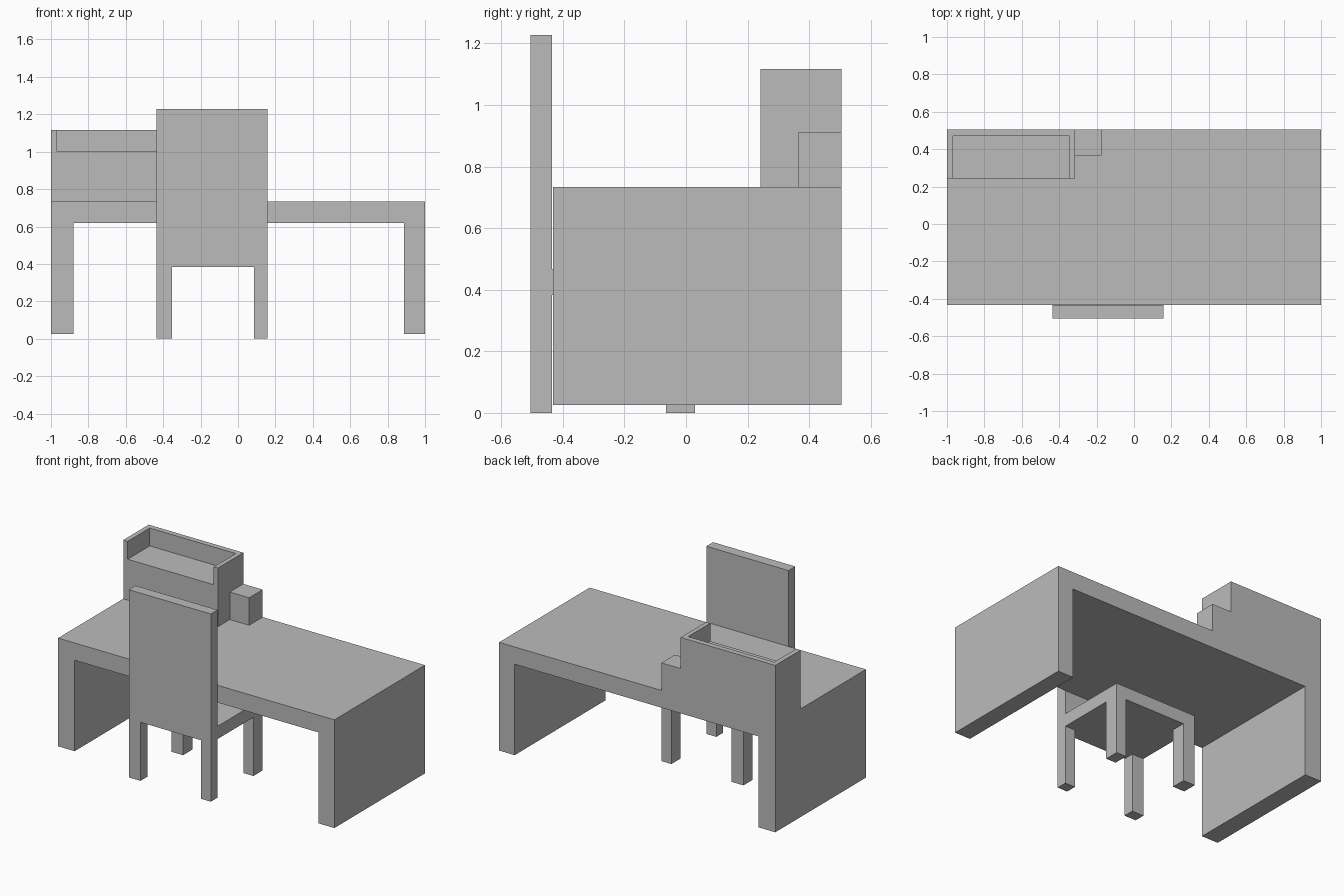
import bpy
import bmesh

cube = bpy.data.objects.get("Cube")
if cube:
    bpy.data.objects.remove(cube, do_unlink=True)

grey = bpy.data.materials.new("plain_grey")
grey.use_nodes = True
color = (0.5, 0.5, 0.5, 1)
grey.diffuse_color = color
grey.node_tree.nodes["Principled BSDF"].inputs["Base Color"].default_value = color


def finish(name, bm):
    bmesh.ops.recalc_face_normals(bm, faces=bm.faces)
    mesh = bpy.data.meshes.new(name)
    bm.to_mesh(mesh)
    bm.free()
    mesh.materials.append(grey)
    obj = bpy.data.objects.new(name, mesh)
    bpy.context.collection.objects.link(obj)
    return obj


def extrude_profile(name, points, y0, y1):
    """Front outline of (x, z) points, extruded from y0 to y1."""
    bm = bmesh.new()
    face = bm.faces.new([bm.verts.new((x, y0, z)) for x, z in points])
    out = bmesh.ops.extrude_face_region(bm, geom=[face])
    verts = [v for v in out["geom"] if isinstance(v, bmesh.types.BMVert)]
    bmesh.ops.translate(bm, verts=verts, vec=(0, y1 - y0, 0))
    return finish(name, bm)


def box(name, x0, x1, y0, y1, z0, z1):
    return extrude_profile(name, [(x0, z0), (x1, z0), (x1, z1), (x0, z1)], y0, y1)


def arch(name, x0, x1, inner0, inner1, z0, under, top, y0, y1):
    """Slab standing on two legs."""
    outline = [(x0, z0), (inner0, z0), (inner0, under), (inner1, under),
               (inner1, z0), (x1, z0), (x1, top), (x0, top)]
    return extrude_profile(name, outline, y0, y1)


# Desk: top with two full-depth side panels
FRONT, BACK, DESK_TOP = -0.432, 0.505, 0.733
arch("desk", -1, 1, -0.88, 0.887, 0.025, 0.62, DESK_TOP, FRONT, BACK)

# Raised shelf with a tray that is open at the front
L, R, SHELF_FRONT, FLOOR, RIM = -1, -0.315, 0.242, 1.0, 1.117
TRAY_L, TRAY_R, TRAY_BACK = -0.968, -0.345, 0.47
tray = [(L, DESK_TOP), (R, DESK_TOP), (R, RIM), (TRAY_R, RIM),
        (TRAY_R, FLOOR), (TRAY_L, FLOOR), (TRAY_L, RIM), (L, RIM)]
extrude_profile("shelf_tray", tray, SHELF_FRONT, TRAY_BACK)
box("shelf_back", L, R, TRAY_BACK, BACK, DESK_TOP, RIM)

# Small block beside the shelf
box("desk_block", R, -0.175, 0.365, BACK, DESK_TOP, 0.913)

# Chair: tall back on two legs, seat and two front legs
CL, CR, LEG_L, LEG_R, SEAT = -0.437, 0.157, -0.352, 0.085, 0.383
BACK_Y, SEAT_Y = -0.435, 0.03
arch("chair_back", CL, CR, LEG_L, LEG_R, 0, SEAT, 1.228, -0.505, BACK_Y)
box("chair_seat", CL, CR, BACK_Y, SEAT_Y, SEAT, 0.467)
for side, x0, x1 in (("right", CL, LEG_L), ("left", LEG_R, CR)):
    box("chair_front_leg_" + side, x0, x1, -0.065, SEAT_Y, 0, SEAT)
